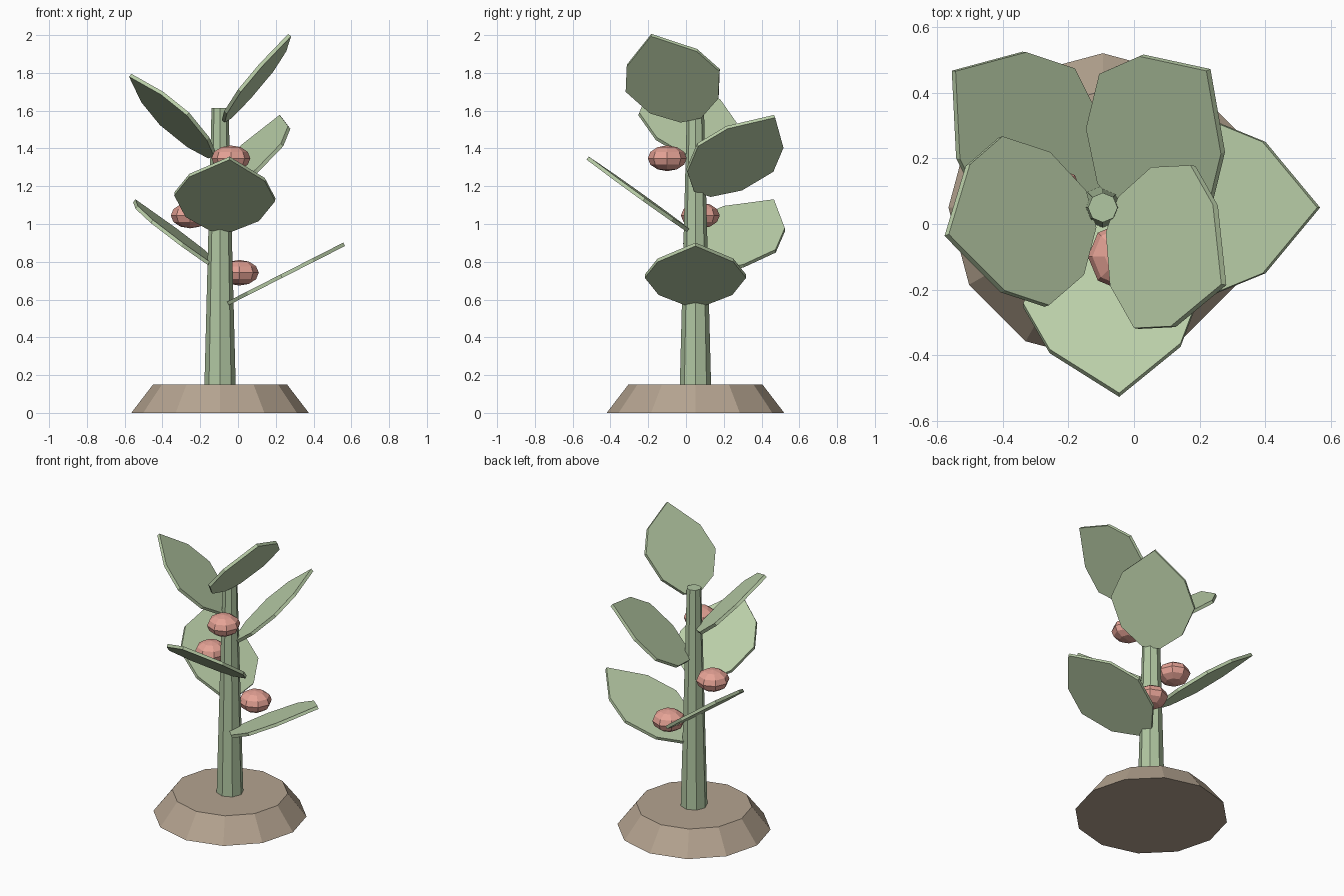
import bpy, bmesh
from math import sin, cos, radians, pi
from mathutils import Matrix, Vector

if "Cube" in bpy.data.objects:
    bpy.data.objects.remove(bpy.data.objects["Cube"])

CX, CY = -0.095, 0.05   # plant axis


def material(name, rgb):
    m = bpy.data.materials.new(name)
    m.diffuse_color = (*rgb, 1)
    m.use_nodes = True
    m.node_tree.nodes["Principled BSDF"].inputs["Base Color"].default_value = m.diffuse_color
    return m


LEAF = material("leaf_green", (0.50, 0.63, 0.40))
STEM = material("stem_green", (0.44, 0.57, 0.36))
SOIL = material("soil_brown", (0.46, 0.37, 0.28))
BERRY = material("berry_red", (0.78, 0.36, 0.30))


def make(name, bm, mat, matrix):
    bmesh.ops.recalc_face_normals(bm, faces=bm.faces)
    me = bpy.data.meshes.new(name)
    bm.to_mesh(me)
    bm.free()
    me.materials.append(mat)
    ob = bpy.data.objects.new(name, me)
    ob.matrix_world = matrix
    bpy.context.collection.objects.link(ob)
    return ob


def frustum(name, sides, r1, r2, z1, z2, mat):
    bm = bmesh.new()
    bmesh.ops.create_cone(bm, cap_ends=True, segments=sides,
                          radius1=r1, radius2=r2, depth=z2 - z1)
    make(name, bm, mat, Matrix.Translation((CX, CY, (z1 + z2) / 2)))


# soil mound and tapered stem
frustum("soil_mound", 12, 0.47, 0.355, 0.0, 0.15, SOIL)
frustum("stem", 8, 0.084, 0.045, 0.10, 1.615, STEM)

# leaves: flat nine-sided blades spiralling up the stem
HALF = [(0, 0.058), (0.17, 0.195), (0.46, 0.268), (0.73, 0.2)]
OUTLINE = HALF + [(1, 0)] + [(t, -w) for t, w in reversed(HALF)]
THICK = 0.02
for i in range(6):
    length = 0.69 - 0.019 * i
    bm = bmesh.new()
    face = bm.faces.new([bm.verts.new((t * length, w, -THICK / 2)) for t, w in OUTLINE])
    ext = bmesh.ops.extrude_face_region(bm, geom=[face], use_keep_orig=True)
    top = [v for v in ext["geom"] if isinstance(v, bmesh.types.BMVert)]
    bmesh.ops.translate(bm, verts=top, vec=(0, 0, THICK))
    pose = (Matrix.Translation((CX, CY, 0.58 + 0.195 * i))
            @ Matrix.Rotation(radians(137.5 * i), 4, 'Z')
            @ Matrix.Translation((0.042, 0, 0))
            @ Matrix.Rotation(-(0.47 + 0.075 * i), 4, 'Y')
            @ Matrix.Rotation(0.35 * sin(1.67 * i), 4, 'X'))
    make(f"leaf_{i + 1}", bm, LEAF, pose)

# berries: squashed low-poly spheres around the stem
for i in range(3):
    a = 0.88 + 2.1 * i
    bm = bmesh.new()
    bmesh.ops.create_uvsphere(bm, u_segments=8, v_segments=6, radius=0.103)
    pos = Vector((CX + 0.16 * cos(a), CY + 0.16 * sin(a), 0.742 + 0.303 * i))
    make(f"berry_{i + 1}", bm, BERRY,
         Matrix.Translation(pos) @ Matrix.Diagonal((1, 1, 0.66, 1)))
